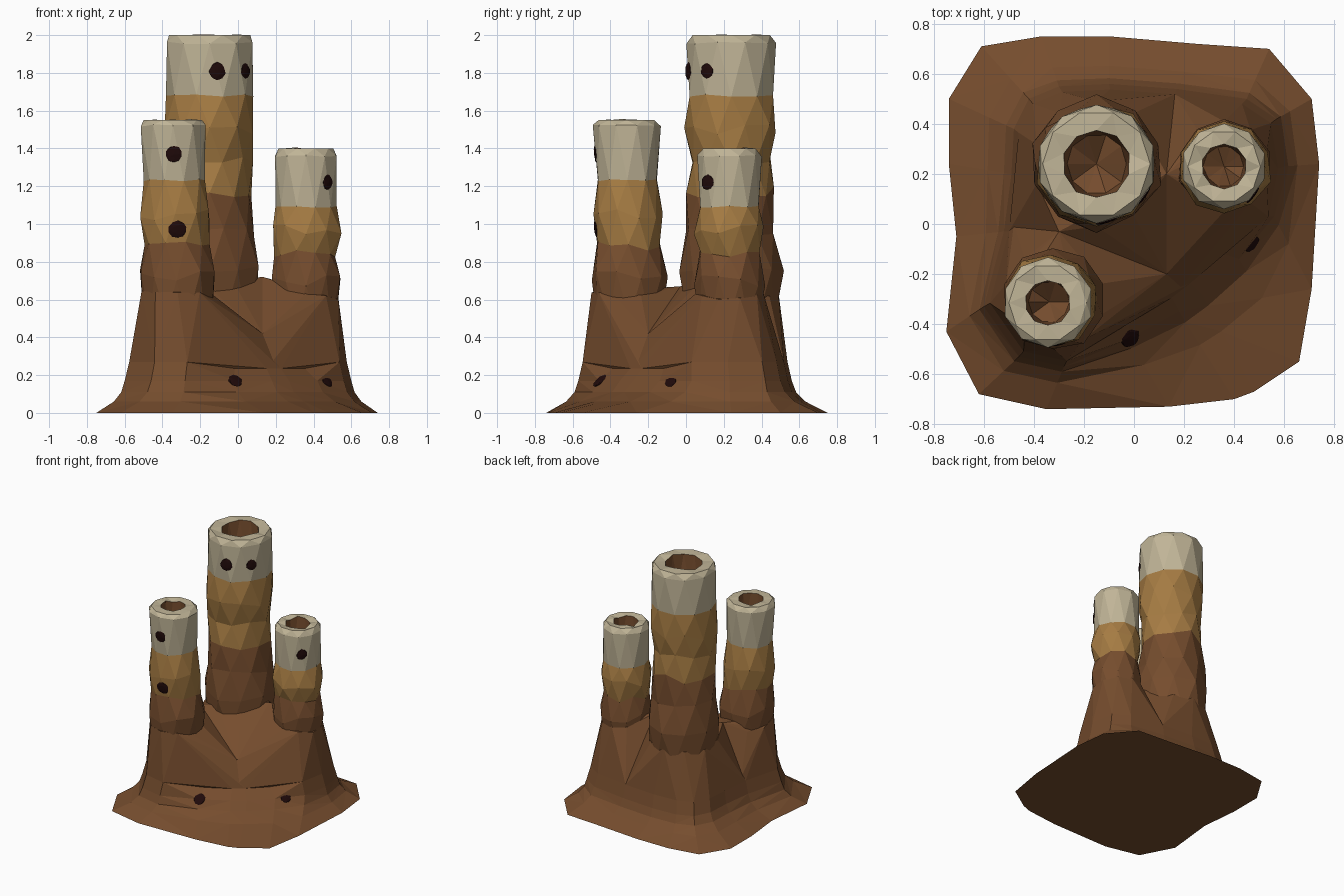
import bpy, bmesh, math, random
from mathutils import Vector
from mathutils.bvhtree import BVHTree

random.seed(4)
cube = bpy.data.objects.get("Cube")
if cube:
    bpy.data.objects.remove(cube)


def material(name, rgb):
    mat = bpy.data.materials.new(name)
    mat.use_nodes = True
    mat.diffuse_color = (*rgb, 1)
    mat.node_tree.nodes["Principled BSDF"].inputs["Base Color"].default_value = (*rgb, 1)
    return mat


BROWN = material("brown rock", (0.18, 0.074, 0.027))
TAN = material("tan rock", (0.38, 0.2, 0.056))
CREAM = material("cream rock", (0.53, 0.46, 0.31))
DARK = material("dark pit", (0.014, 0.003, 0.003))
trees = []


def finish(name, bm, mats, solid=True):
    """Turn a bmesh into an object and remember solid ones for placing pits."""
    bmesh.ops.recalc_face_normals(bm, faces=bm.faces)
    bmesh.ops.triangulate(bm, faces=bm.faces)
    if solid:
        trees.append(BVHTree.FromBMesh(bm))
    mesh = bpy.data.meshes.new(name)
    bm.to_mesh(mesh)
    bm.free()
    for mat in mats:
        mesh.materials.append(mat)
    obj = bpy.data.objects.new(name, mesh)
    bpy.context.collection.objects.link(obj)
    return obj


def bridge(bm, low, high, twisted=False, mat=0):
    """Join two rings of equal count; twisted rings get a diamond pattern."""
    n = len(low)
    for i in range(n):
        j = (i + 1) % n
        if twisted:
            faces = ((low[i], low[j], high[i]), (low[j], high[j], high[i]))
        else:
            faces = ((low[i], low[j], high[j], high[i]),)
        for f in faces:
            bm.faces.new(f).material_index = mat


# Mound: ground outline and the foot of the rock body, point for point
GROUND = [(-.74, .5), (-.61, .71), (-.37, .75), (-.1, .75), (.25, .72), (.54, .7),
          (.71, .5), (.74, .24), (.71, -.26), (.66, -.55), (.48, -.67), (.4, -.7),
          (.14, -.73), (-.35, -.74), (-.62, -.68), (-.75, -.43), (-.71, -.05), (-.74, .24)]
FOOT = [(-.48, .38), (-.42, .5), (-.3, .55), (-.1, .56), (.17, .54), (.45, .5),
        (.57, .42), (.6, .23), (.56, .03), (.42, -.14), (.27, -.28), (.18, -.35),
        (-.02, -.46), (-.28, -.57), (-.46, -.53), (-.6, -.33), (-.52, -.03), (-.49, .2)]
# The wall starts further in along the diagonal between the two front chimneys
HEEL = [Vector((x, y, 0.28)) * (0.84 if 9 <= i <= 12 else 0.96)
        for i, (x, y) in enumerate(FOOT)]

bm = bmesh.new()
rings = []
for t, z in ((0, 0), (0.62, 0.06), (0.88, 0.11), (1, 0.17)):
    rings.append([bm.verts.new(Vector((*g, z)).lerp(Vector((*f, z)), t))
                  for g, f in zip(GROUND, FOOT)])
rings.append([bm.verts.new(p) for p in HEEL])
for low, high in zip(rings, rings[1:]):
    bridge(bm, low, high)
bm.faces.new(rings[0])
bm.faces.new(rings[-1])
finish("mound_skirt", bm, [BROWN])

# Valleys and saddles shared by the rock shoulders under the chimneys
FRONT_VALLEY, LEFT_VALLEY, BACK_VALLEY = (.13, -.2, .42), (-.48, 0, .3), (.13, .46, .29)
BACK_SADDLE, FRONT_SADDLE = (.13, .2, .72), (-.3, -.03, .67)


def shoulder(name, centre, radius, height, foot, shared, sides=10):
    """Rock skirt running from a chimney down to its part of the foot."""
    bm = bmesh.new()
    for p in (*foot, *shared):
        bm.verts.new(p)
    for i in range(sides):
        a = (i + 0.5) * math.tau / sides
        bm.verts.new((centre[0] + radius * math.cos(a), centre[1] + radius * math.sin(a),
                      height + random.uniform(-.03, .03)))
    hull = bmesh.ops.convex_hull(bm, input=bm.verts)
    bmesh.ops.delete(bm, geom=[v for v in hull["geom_interior"]
                               if isinstance(v, bmesh.types.BMVert)], context="VERTS")
    finish(name, bm, [BROWN])


TALL, FRONT, SIDE = (-.15, .24), (-.32, -.3), (.36, .23)
shoulder("tall_shoulder", TALL, .25, .64, HEEL[:5] + HEEL[16:] + HEEL[11:12],
         (FRONT_VALLEY, LEFT_VALLEY, BACK_VALLEY, BACK_SADDLE, FRONT_SADDLE))
shoulder("front_shoulder", FRONT, .2, .62, HEEL[10:17],
         (FRONT_VALLEY, LEFT_VALLEY, FRONT_SADDLE))
shoulder("side_shoulder", SIDE, .18, .62, HEEL[4:12],
         (FRONT_VALLEY, BACK_VALLEY, BACK_SADDLE))


def chimney(name, centre, profile, tan_ring, cream_ring, hole, lean=(0, 0), sides=10):
    """Faceted hollow column; rings are turned half a step from each other."""
    bm = bmesh.new()
    last = len(profile) - 1
    base, top = profile[0][0], profile[-1][0]

    def axis(z):
        return Vector((*centre, z)) + Vector((*lean, 0)) * (z - base) / (top - base)

    def ring(k, z, r, wobble):
        out = []
        for i in range(sides):
            a = (i + k / 2) * math.tau / sides
            rr = r * (1 + wobble * random.uniform(-1, 1))
            dz = 0.6 * wobble * random.uniform(-1, 1)
            out.append(bm.verts.new(axis(z) + Vector((rr * math.cos(a), rr * math.sin(a), dz))))
        return out

    rings = []
    for k, (z, r) in enumerate(profile):
        rings.append(ring(k, z, r, 0.05 if 0 < k < cream_ring else 0.01 * (k < last)))
    bm.faces.new(rings[0])
    for k in range(last):
        band = (k >= tan_ring) + (k >= cream_ring)
        bridge(bm, rings[k], rings[k + 1], True, band)
    # Rim and the hollow with a sunken point
    lip = ring(last + 1, top - 0.005, hole, 0.02)
    deep = ring(last + 2, top - 0.22, hole * 0.9, 0.05)
    bridge(bm, rings[-1], lip, True, 2)
    bridge(bm, lip, deep, True, 0)
    tip = bm.verts.new(axis(top - 0.28))
    for i in range(sides):
        bm.faces.new((deep[i], deep[(i + 1) % sides], tip))
    finish(name, bm, [BROWN, TAN, CREAM])


chimney("tall_chimney", TALL,
        [(.5, .24), (.77, .265), (.95, .24), (1.17, .228), (1.33, .222),
         (1.5, .24), (1.68, .23), (1.96, .236), (2, .215)], 3, 6, .135)
chimney("front_chimney", FRONT,
        [(.5, .18), (.73, .205), (.88, .172), (1.05, .188), (1.23, .163),
         (1.52, .18), (1.55, .155)], 2, 4, .09, lean=(-.025, -.015))
chimney("side_chimney", SIDE,
        [(.5, .16), (.7, .185), (.84, .162), (.97, .188), (1.09, .163),
         (1.36, .17), (1.4, .145)], 2, 4, .09)


def pit(name, point, direction, size=0.045):
    """Dark rough spot laid on the first surface met against the direction."""
    d = Vector(direction).normalized()
    start = Vector(point) + d * 0.3
    hits = [h for h in (t.ray_cast(start, -d) for t in trees) if h[0]]
    place, normal = min(hits, key=lambda h: h[3])[:2]
    bm = bmesh.new()
    bmesh.ops.create_icosphere(bm, subdivisions=2, radius=size)
    turn = normal.to_track_quat("Z", "Y")
    for v in bm.verts:
        v.co.z *= 0.18
        v.co = place + turn @ (v.co * random.uniform(0.9, 1.1))
    finish(name, bm, [DARK], solid=False)


# Pits on the chimneys and at the foot of the mound
pit("tall_pit_front", (-.11, .01, 1.81), (.1, -1, 0))
pit("tall_pit_side", (.04, .11, 1.81), (1, -.7, 0), 0.04)
pit("front_pit_upper", (-.34, -.49, 1.37), (0, -1, 0))
pit("front_pit_lower", (-.32, -.49, .97), (0, -1, 0), 0.047)
pit("side_pit", (.47, .12, 1.22), (1, -1, 0), 0.04)
pit("mound_pit_front", (-.02, -.45, .165), (.4, -.8, .7), 0.042)
pit("mound_pit_side", (.46, -.07, .155), (.7, -.6, .8), 0.038)
